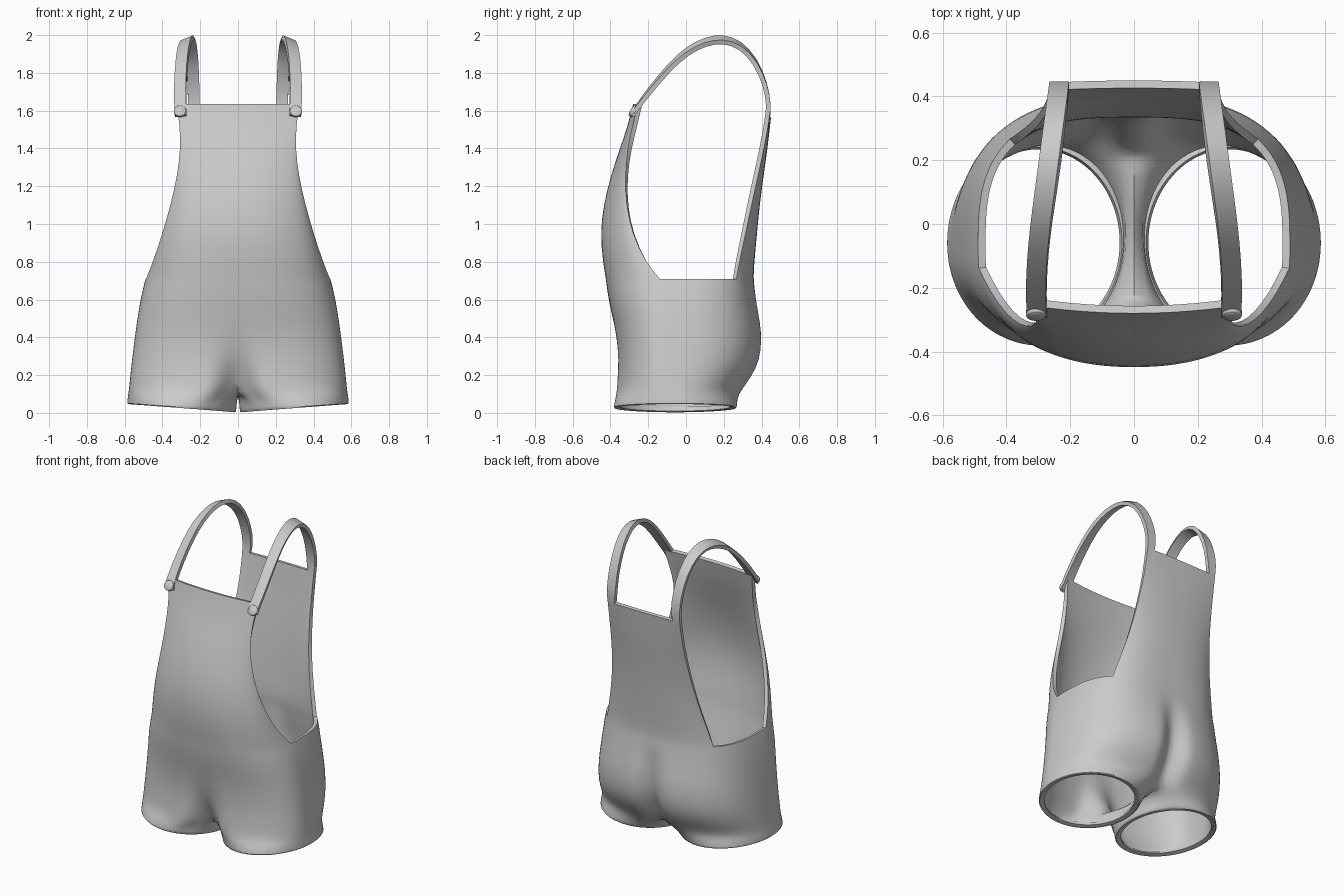
import bpy
import math
from mathutils import Vector

if "Cube" in bpy.data.objects:
    bpy.data.objects.remove(bpy.data.objects["Cube"])

# Single cloth colour
cloth = bpy.data.materials.new("grey_cloth")
cloth.use_nodes = True
GREY = (0.6, 0.6, 0.6, 1)
cloth.diffuse_color = GREY
cloth.node_tree.nodes["Principled BSDF"].inputs["Base Color"].default_value = GREY

COLS = 36       # columns from front centre round the side to back centre
SEAM = 12       # columns along the crotch seam
SIDE_Y = -0.08  # depth at which the hips are widest


def spow(v, power):
    return math.copysign(abs(v) ** power, v) if abs(v) > 1e-6 else 0.0


def finish(obj, angle):
    bpy.ops.object.select_all(action='DESELECT')
    obj.select_set(True)
    bpy.context.view_layer.objects.active = obj
    bpy.ops.object.convert(target='MESH')
    bpy.ops.object.shade_smooth_by_angle(angle=math.radians(angle))


# --- Shorts sections: height, half width, front y, back y, front groove, back groove, back squareness
HIPS = [
    (0.12, 0.577, -0.374, 0.298, 0.14, 0.06, 0.8),
    (0.20, 0.570, -0.369, 0.358, 0.085, 0.10, 0.78),
    (0.28, 0.561, -0.363, 0.396, 0.035, 0.09, 0.77),
    (0.38, 0.549, -0.369, 0.407, 0.01, 0.07, 0.76),
    (0.48, 0.535, -0.383, 0.398, 0, 0.05, 0.75),
    (0.58, 0.520, -0.406, 0.376, 0, 0.02, 0.72),
    (0.67, 0.500, -0.420, 0.364, 0, 0, 0.68),
    (0.71, 0.489, -0.424, 0.356, 0, 0, 0.66),
]


def hip_ring(z, w, front, back, groove_f, groove_b, square):
    ring = []
    for i in range(COLS + 1):
        s = i / COLS
        t = math.pi * (s - 0.4 * math.sin(4 * math.pi * s) / (4 * math.pi))
        power = 0.8 if s < 0.5 else square
        x = w * spow(max(0, math.sin(t)), power)
        c = spow(math.cos(t), power)
        if c > 0:
            y = SIDE_Y + (front - SIDE_Y) * c + groove_f * math.exp(-(x / 0.08) ** 2)
        else:
            y = SIDE_Y - (back - SIDE_Y) * c - groove_b * math.exp(-(x / 0.06) ** 2)
        ring.append(Vector((x, y, z)))
    return ring


rings = [hip_ring(*row) for row in HIPS]

# Crotch seam closes the lowest hip ring into a leg opening
leg_top = list(rings[0])
f, b = leg_top[0], leg_top[-1]
for k in range(1, SEAM):
    p = b.lerp(f, k / SEAM)
    p.z -= 0.025 * math.sin(math.pi * k / SEAM)
    leg_top.append(p)

# Hem ring, from front-inner round the outside to the inner thigh, with a turned-in lip
hem, lip = [], []
A0 = math.radians(50)
for i in range(COLS + SEAM):
    if i <= COLS:
        a = A0 + (2 * math.pi - 2 * A0) * i / COLS
    else:
        a = -A0 + 2 * A0 * (i - COLS) / SEAM
    across, along = math.cos(a), math.sin(a)
    x = 0.299 - 0.289 * across
    z = 0.045 * x / 0.585 - 0.003
    hem.append(Vector((x, -0.058 - 0.327 * along, z)))
    lip.append(Vector((0.299 - 0.255 * across, -0.058 - 0.293 * along, z + 0.012)))

verts, faces, corners = [], [], []


def add_row(points):
    start = len(verts)
    verts.extend(points)
    return list(range(start, len(verts)))


def bridge(low, high, closed=False):
    n = len(low)
    for i in range(n if closed else n - 1):
        j = (i + 1) % n
        faces.append((low[i], low[j], high[j], high[i]))


# Legs, lip and hem upwards
prev = add_row(lip)
for frac in (1.0, 0.8, 0.4, 0.0):
    pts = []
    for top, bottom in zip(leg_top, hem):
        p = top.lerp(bottom, frac ** 0.6)
        p.z = top.z + (bottom.z - top.z) * frac
        pts.append(p)
    row = add_row(pts)
    bridge(prev, row, True)
    prev = row

# Hips up to the waist
prev = prev[:COLS + 1]
for ring in rings[1:]:
    row = add_row(ring)
    bridge(prev, row)
    prev = row
waist, waist_pts = prev, rings[-1]

# Bib panels: height, half width, centre y, edge y
FRONT = [
    (0.80, 0.450, -0.440, -0.215), (0.95, 0.400, -0.454, -0.285),
    (1.10, 0.357, -0.437, -0.317), (1.25, 0.322, -0.400, -0.324),
    (1.40, 0.304, -0.350, -0.310), (1.52, 0.308, -0.308, -0.282),
    (1.635, 0.325, -0.280, -0.256),
]
BACK = [
    (0.80, 0.366, 0.362, 0.283), (0.95, 0.325, 0.376, 0.315),
    (1.10, 0.296, 0.390, 0.347), (1.25, 0.276, 0.410, 0.380),
    (1.40, 0.265, 0.432, 0.414), (1.565, 0.262, 0.450, 0.443),
]


def panel(ids, edge, centre, rows):
    """Raise a panel from the waist, keeping its curve but flattening upwards."""
    e, c = waist_pts[edge], waist_pts[centre]
    low = ids
    for n, (z, hw, yc, ye) in enumerate(rows):
        flat = (n + 1) / len(rows)
        pts = []
        for i in ids:
            p = waist_pts[i - waist[0]]
            u = p.x / e.x
            bow = (p.y - c.y) / (e.y - c.y)
            bow += (u * u - bow) * flat
            pts.append(Vector((u * hw, yc + (ye - yc) * bow, z)))
        high = add_row(pts)
        bridge(low, high)
        low = high
    corners.append(waist[edge])
    return low


front_edge = max(i for i, p in enumerate(waist_pts) if p.y < -0.12)
back_edge = min(i for i, p in enumerate(waist_pts) if p.y > 0.245)
panel(waist[:front_edge + 1], front_edge, 0, FRONT)
back_top = panel(waist[back_edge:], back_edge, COLS, BACK)

# --- Shoulder straps grow out of the back panel and run over to the front bib
PATH = [
    (0.234, 0.451, 1.63), (0.236, 0.434, 1.74), (0.243, 0.380, 1.868),
    (0.255, 0.295, 1.962), (0.268, 0.195, 1.994), (0.281, 0.1, 1.978),
    (0.294, 0.0, 1.928), (0.304, -0.1, 1.836), (0.309, -0.205, 1.708),
    (0.306, -0.272, 1.62), (0.304, -0.294, 1.58),
]
HALF = 0.031
low = [i for i in back_top if verts[i].x > 0.195]
corners.append(low[-1])
outer, inner = verts[low[0]].x, verts[low[-1]].x
spread = [(2 * verts[i].x - outer - inner) / (outer - inner) for i in low]
for n, (x, y, z) in enumerate(PATH):
    tilt = 0.013 * math.sin(math.pi * n / (len(PATH) - 1))
    high = add_row([Vector((x + HALF * a, y, z - tilt * a)) for a in spread])
    bridge(low, high)
    low = high

# Mirror, smooth and thicken the cloth inwards
mesh = bpy.data.meshes.new("overalls_body")
mesh.from_pydata(verts, [], faces)
mesh.materials.append(cloth)
crease = mesh.vertex_creases_ensure()
for i in corners:
    crease.data[i].value = 1.0
body = bpy.data.objects.new("overalls_body", mesh)
bpy.context.collection.objects.link(body)
mirror = body.modifiers.new("mirror", 'MIRROR')
mirror.use_clip = True
mirror.merge_threshold = 0.0005
sub = body.modifiers.new("smooth", 'SUBSURF')
sub.levels = sub.render_levels = 1
sub.boundary_smooth = 'PRESERVE_CORNERS'
solid = body.modifiers.new("thickness", 'SOLIDIFY')
solid.thickness = 0.024
solid.offset = -1
finish(body, 40)

# --- Buttons: bevelled disc with a low dome
facing = Vector((0, -0.86, 0.5))
turn = facing.to_track_quat('Z', 'Y').to_euler()
for side, name in ((1, "left"), (-1, "right")):
    spot = Vector((side * 0.307, -0.280, 1.596))
    bpy.ops.mesh.primitive_cylinder_add(vertices=16, radius=0.032, depth=0.024,
                                        location=spot, rotation=turn)
    disc = bpy.context.object
    disc.name = "button_" + name
    disc.data.materials.append(cloth)
    bevel = disc.modifiers.new("bevel", 'BEVEL')
    bevel.width = 0.006
    bevel.segments = 2
    finish(disc, 50)
    bpy.ops.mesh.primitive_uv_sphere_add(segments=16, ring_count=8, radius=0.024,
                                         location=spot + facing * 0.01, rotation=turn)
    dome = bpy.context.object
    dome.name = "button_dome_" + name
    dome.scale.z = 0.25
    dome.data.materials.append(cloth)
    finish(dome, 60)
